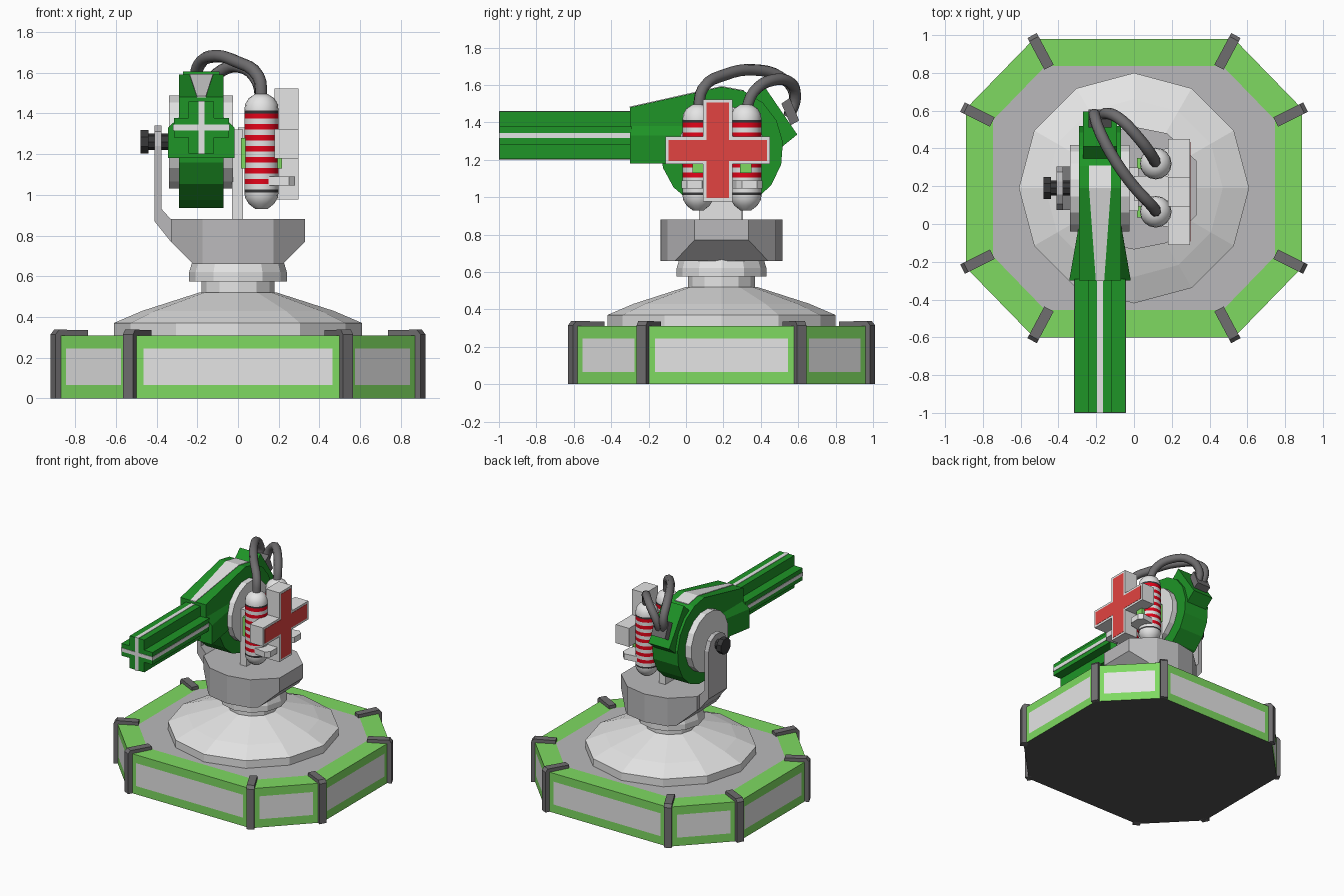
import bpy, bmesh, math
from mathutils import Vector

if "Cube" in bpy.data.objects:
    bpy.data.objects.remove(bpy.data.objects["Cube"])

CY = 0.19     # turret axis in y
GX = -0.18    # gun centre in x
PZ = 1.26     # gun pivot height


def material(name, *rgb):
    m = bpy.data.materials.new(name)
    m.diffuse_color = (*rgb, 1)
    m.use_nodes = True
    m.node_tree.nodes["Principled BSDF"].inputs["Base Color"].default_value = m.diffuse_color
    return m


LIME = material("lime green", 0.21, 0.70, 0.12)
GREEN = material("deep green", 0.013, 0.30, 0.02)
LIGHT = material("light grey", 0.78, 0.78, 0.78)
MID = material("mid grey", 0.49, 0.485, 0.495)
DARK = material("dark grey", 0.16, 0.155, 0.16)
UNDER = material("underside grey", 0.085, 0.085, 0.085)
BLACK = material("near black", 0.04, 0.04, 0.042)
RED = material("stripe red", 0.78, 0.001, 0.01)
CORAL = material("cross red", 0.76, 0.057, 0.052)


def finish(name, bm, *mats, smooth=None):
    bmesh.ops.recalc_face_normals(bm, faces=bm.faces)
    me = bpy.data.meshes.new(name)
    bm.to_mesh(me)
    bm.free()
    for m in mats:
        me.materials.append(m)
    ob = bpy.data.objects.new(name, me)
    bpy.context.collection.objects.link(ob)
    if smooth:
        bpy.context.view_layer.objects.active = ob
        ob.select_set(True)
        bpy.ops.object.shade_smooth_by_angle(angle=math.radians(smooth))
        ob.select_set(False)
    return ob


def loft(bm, rings):
    """Skin rings of equal length and cap both ends; returns side faces per band."""
    vs = [[bm.verts.new(p) for p in r] for r in rings]
    n = len(vs[0])
    bands = [[bm.faces.new((a[i], a[(i + 1) % n], b[(i + 1) % n], b[i])) for i in range(n)]
             for a, b in zip(vs, vs[1:])]
    bm.faces.new(vs[0])
    bm.faces.new(vs[-1])
    return bands


def prism_bm(pts, axis, a, b):
    """Extrude a 2D profile along x (y,z), y (x,z) or z (x,y)."""
    put = {"x": lambda p, t: (t, *p), "y": lambda p, t: (p[0], t, p[1]), "z": lambda p, t: (*p, t)}[axis]
    bm = bmesh.new()
    loft(bm, [[put(p, t) for p in pts] for t in (a, b)])
    return bm


def prism(name, pts, axis, a, b, mat):
    return finish(name, prism_bm(pts, axis, a, b), mat)


def box(name, x0, x1, y0, y1, z0, z1, mat):
    return prism(name, [(x0, y0), (x1, y0), (x1, y1), (x0, y1)], "z", z0, z1, mat)


def circle(r, cx, cy, n, off=0.0):
    return [(cx + r * math.cos(2 * math.pi * (i + off) / n),
             cy + r * math.sin(2 * math.pi * (i + off) / n)) for i in range(n)]


def lathe(name, profile, cx, cy, n, mats, rule=None, smooth=None):
    bm = bmesh.new()
    bands = loft(bm, [[(*p, z) for p in circle(r, cx, cy, n)] for r, z in profile])
    if rule:
        for i, band in enumerate(bands):
            for f in band:
                f.material_index = rule(i)
    return finish(name, bm, *mats, smooth=smooth)


def plus(cx, cy, w, h, t, u):
    """Plus outline: half width w, half height h, half arm thicknesses t (upright) and u (cross bar)."""
    q = [(w, u), (t, u), (t, h), (-t, h), (-t, u), (-w, u),
         (-w, -u), (-t, -u), (-t, -h), (t, -h), (t, -u), (w, -u)]
    return [(cx + x, cy + y) for x, y in q]


def octagon(a, b, c, d):
    """Octagon through (a,b) and (c,d), mirrored about the turret axis."""
    q = [(a, -b), (a, b), (c, d), (-c, d), (-a, b), (-a, -b), (-c, -d), (c, -d)]
    return [(x, y + CY) for x, y in q]


# Base: octagonal slab with inset side panels and deck
outer, inner = octagon(0.89, 0.42, 0.53, 0.79), octagon(0.75, 0.35, 0.45, 0.64)
bm = prism_bm(outer, "z", 0, 0.31)
bmesh.ops.recalc_face_normals(bm, faces=bm.faces)
bm.normal_update()
for f in list(bm.faces):
    if f.normal.z < -0.9:
        f.material_index = 3
    else:
        top = f.normal.z > 0.9
        bmesh.ops.inset_individual(bm, faces=[f], thickness=0.156 if top else 0.092)
        f.material_index = 2 if top else 1
finish("base_slab", bm, LIME, LIGHT, MID, UNDER)

# Base: dark corner clamps, an upright plus a top bar
for i, (o, n) in enumerate(zip(outer, inner)):
    o, n = Vector(o), Vector(n)
    d = (o - n).normalized()
    s = Vector((-d.y, d.x)) * 0.028
    tip, mid = o + d * 0.02, o - d * 0.03
    chamfer = o + d * 0.0
    side = [(tip, 0), (tip, 0.315), (chamfer, 0.338), (n, 0.335), (n, 0.30), (mid, 0.30), (mid, 0)]
    bm = bmesh.new()
    loft(bm, [[(*(p + k * s), z) for p, z in side] for k in (-1, 1)])
    finish(f"corner_clamp_{i}", bm, DARK)

# Turret foot, neck and collar
lathe("turret_dome", [(0.61, 0.30), (0.61, 0.37), (0.47, 0.43), (0.19, 0.52)], 0, CY, 12, [LIGHT])
lathe("turret_neck", [(0.18, 0.51), (0.18, 0.575), (0.24, 0.575), (0.24, 0.62), (0.225, 0.67)], 0, CY, 12, [LIGHT])

# Turret head with underside chamfered on left and right
ring = [(0.33, -0.145), (0.33, 0.145), (0.175, 0.29), (0, 0.325), (-0.175, 0.29)]
bm = prism_bm([(k * x, CY + k * y) for k in (1, -1) for x, y in ring], "z", 0.66, 0.88)
for sx in (-1, 1):
    cut = bmesh.ops.bisect_plane(bm, geom=bm.verts[:] + bm.edges[:] + bm.faces[:],
                                 plane_co=(0.33 * sx, 0, 0.77), plane_no=(sx, 0, -1), clear_outer=True)
    edges = [e for e in cut["geom_cut"] if isinstance(e, bmesh.types.BMEdge)]
    bmesh.ops.contextual_create(bm, geom=edges)
finish("turret_head", bm, MID)

# Yoke arms and pivot
prism("yoke_foot", [(-0.33, 0.77), (-0.41, 0.87), (-0.41, 0.93), (-0.375, 0.93), (-0.33, 0.88)], "y", 0.075, 0.305, MID)
prism("left_yoke_arm", [(0.075, 0.9), (0.305, 0.9), (0.305, 1.24), (0.275, 1.31), (0.225, 1.34),
                        (0.155, 1.34), (0.105, 1.31), (0.075, 1.24)], "x", -0.41, -0.375, MID)
box("right_yoke_arm", -0.03, 0.025, 0.07, 0.30, 0.87, 1.32, LIGHT)
prism("pivot_shaft", circle(0.04, CY, PZ, 8), "x", -0.45, -0.33, BLACK)
prism("pivot_knob", circle(0.063, CY, PZ, 8, 0.5), "x", -0.48, -0.44, BLACK)
prism("pivot_discs", circle(0.233, CY, PZ, 16, 0.5), "x", -0.34, -0.025, LIGHT)

# Gun body: rounded housing running into the nose
arc = [(CY + 0.33 * math.cos(math.radians(a)), PZ + 0.33 * math.sin(math.radians(a)))
       for a in range(90, -168, -21)]
prism("gun_body", arc + [(-0.125, 1.18), (-0.30, 1.18), (-0.30, 1.48)], "x", GX - 0.11, GX + 0.11, GREEN)

# Nose flare: wide at the muzzle side, tapering back into the body
bm = bmesh.new()
loft(bm, [[(GX - w, y, 1.18), (GX + w, y, 1.18), (GX + w, y, 1.33), (GX + 0.11, y, 1.38),
           (GX - 0.11, y, 1.38), (GX - w, y, 1.33)] for y, w in ((-0.30, 0.163), (0.0, 0.111))])
finish("nose_flare", bm, GREEN)

# Light strip along the body top
bm = bmesh.new()
loft(bm, [[(GX - w, y, z - 0.006), (GX + w, y, z - 0.006), (GX + w, y, z), (GX - w, y, z)]
          for y, z, w in ((-0.302, 1.484, 0.022), (CY, 1.594, 0.058), (0.31, 1.572, 0.058))])
finish("top_strip", bm, LIGHT)

# Barrel: plus section with light strips down its ridges and over its end
prism("barrel", plus(GX, 1.33, 0.135, 0.127, 0.063, 0.048), "y", -0.997, -0.29, GREEN)
prism("barrel_strips", plus(GX, 1.33, 0.138, 0.130, 0.015, 0.014), "y", -1.0, -0.295, LIGHT)

# Rear hose block
prism("hose_block", [(0.41, 1.605), (0.595, 1.335), (0.49, 1.25), (0.32, 1.52)], "x", GX - 0.09, GX + 0.09, GREEN)
prism("hose_socket", [(0.51, 1.50), (0.555, 1.53), (0.605, 1.41), (0.56, 1.385)], "x", GX - 0.06, GX + 0.06, DARK)

# Striped tanks, their clamps and hoses
stripes = [(0.084, 1.025 + 0.0268 * i) for i in range(15)]
ends = [(0.03, 0.93), (0.062, 0.955), (0.08, 0.985), (0.084, 1.012)]
top_end = [(0.084, 1.413), (0.08, 1.445), (0.062, 1.475), (0.03, 1.495)]
hoses = [
    [(0.115, 0.065, 1.46), (0.10, 0.09, 1.58), (-0.01, 0.21, 1.655), (-0.12, 0.37, 1.68),
     (-0.19, 0.51, 1.64), (-0.21, 0.58, 1.55), (-0.20, 0.55, 1.44)],
    [(0.115, 0.32, 1.46), (0.095, 0.36, 1.56), (0.02, 0.46, 1.625), (-0.08, 0.56, 1.61),
     (-0.15, 0.585, 1.53), (-0.16, 0.55, 1.43)]]
for side, y, path in (("front", 0.065, hoses[0]), ("rear", 0.32, hoses[1])):
    lathe(f"{side}_tank", ends + stripes + top_end, 0.115, y, 16, [LIGHT, RED, BLACK],
          lambda i: 2 if i in (3, 18) else (1 if 4 <= i < 18 and i % 2 else 0), smooth=35)
    box(f"{side}_tank_bracket", 0.015, 0.217, y - 0.03, y + 0.03, 1.13, 1.28, LIME)
    out = -0.02 if side == "front" else 0.02
    prism(f"{side}_tank_clamp", [(0.14, y - 0.075), (0.25, y - 0.07 + out), (0.28, y - 0.04 + out),
                                 (0.28, y + 0.04 + out), (0.25, y + 0.07 + out), (0.14, y + 0.075)],
          "z", 1.045, 1.09, LIGHT)
    cu = bpy.data.curves.new(f"{side}_hose", "CURVE")
    cu.dimensions = "3D"
    cu.bevel_depth, cu.bevel_resolution, cu.resolution_u = 0.031, 2, 4
    cu.use_fill_caps = True
    sp = cu.splines.new("BEZIER")
    sp.bezier_points.add(len(path) - 1)
    for bp, co in zip(sp.bezier_points, path):
        bp.co = co
        bp.handle_left_type = bp.handle_right_type = "AUTO"
    cu.materials.append(DARK)
    bpy.context.collection.objects.link(bpy.data.objects.new(f"{side}_hose", cu))

# Cross plate with red face, and its support
box("cross_support", 0.0, 0.2, 0.125, 0.255, 1.18, 1.33, LIGHT)
prism("cross_plate", plus(0.17, 1.25, 0.28, 0.272, 0.078, 0.073), "x", 0.18, 0.296, LIGHT)
prism("cross_face", plus(0.17, 1.25, 0.263, 0.255, 0.061, 0.056), "x", 0.29, 0.298, CORAL)
